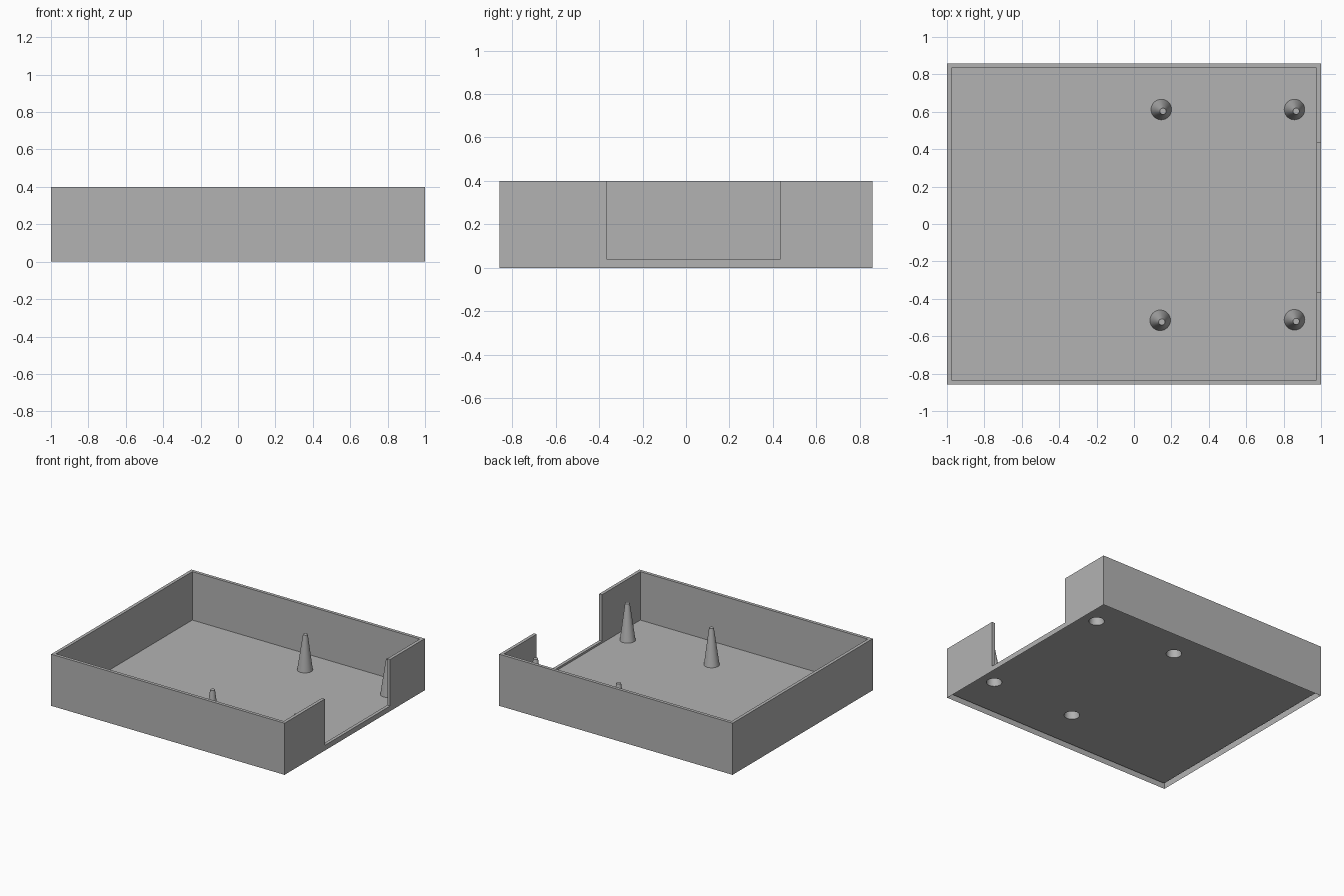
import bpy, bmesh, math
from mathutils import Vector

cube = bpy.data.objects.get("Cube")
if cube:
    bpy.data.objects.remove(cube, do_unlink=True)

HX, HY, TOP = 1.0, 0.858, 0.4        # half width, half depth, height
WALL = 0.025                         # wall and floor thickness
SILL, Y0, Y1 = 0.04, -0.366, 0.435   # cable opening in the +x wall
BASE_R, TIP_R, TIP_Z = 0.055, 0.017, 0.305
LEAN = 0.009
SIDES = 32
PEGS = {"back_inner": (0.146, 0.612), "back_outer": (0.858, 0.612),
        "front_inner": (0.14, -0.515), "front_outer": (0.858, -0.512)}

grey = bpy.data.materials.new("plain_grey")
grey.use_nodes = True
colour = (0.45, 0.45, 0.45, 1)
grey.diffuse_color = colour
grey.node_tree.nodes["Principled BSDF"].inputs["Base Color"].default_value = colour


def finish(name, bm):
    mesh = bpy.data.meshes.new(name)
    bm.to_mesh(mesh)
    bm.free()
    mesh.materials.append(grey)
    obj = bpy.data.objects.new(name, mesh)
    bpy.context.collection.objects.link(obj)
    return obj


def ring(bm, cx, cy, r, z):
    steps = [2 * math.pi * i / SIDES for i in range(SIDES)]
    return [bm.verts.new((cx + r * math.cos(a), cy + r * math.sin(a), z)) for a in steps]


def shell(bm, x, y, low):
    """Four wall faces, the +x one with a U-shaped opening; returns the upper edge loop."""
    path = [(x, Y1, SILL), (x, Y1, TOP), (x, y, TOP), (-x, y, TOP),
            (-x, -y, TOP), (x, -y, TOP), (x, Y0, TOP), (x, Y0, SILL)]
    up = [bm.verts.new(p) for p in path]
    foot = [bm.verts.new((v.co.x, v.co.y, low)) for v in up[2:6]]
    for i in range(3):
        bm.faces.new((up[i + 3], up[i + 2], foot[i], foot[i + 1]))
    bm.faces.new(up[5:] + up[:3] + [foot[0], foot[3]])
    return up


# Walls: outer and inner skins joined by a rim, open underneath
bm = bmesh.new()
outer = shell(bm, HX, HY, 0)
inner_start = len(bm.faces)
inner = shell(bm, HX - WALL, HY - WALL, WALL)
bm.faces.ensure_lookup_table()
bmesh.ops.reverse_faces(bm, faces=bm.faces[inner_start:])
for i in range(len(outer)):
    j = (i + 1) % len(outer)
    bm.faces.new((outer[i], outer[j], inner[j], inner[i]))
bmesh.ops.recalc_face_normals(bm, faces=bm.faces)
finish("tray_walls", bm)

# Floor: thin sheet with a round hole beneath each hollow peg
bm = bmesh.new()
fx, fy = HX - WALL, HY - WALL
loops = [[bm.verts.new((sx * fx, sy * fy, WALL))
          for sx, sy in ((-1, -1), (1, -1), (1, 1), (-1, 1))]]
loops += [ring(bm, x, y, BASE_R, WALL) for x, y in PEGS.values()]
edges = [bm.edges.new((lp[i - 1], lp[i])) for lp in loops for i in range(len(lp))]
bmesh.ops.triangle_fill(bm, edges=edges, use_beauty=True, normal=Vector((0, 0, 1)))
finish("tray_floor", bm)

# Mounting pegs: hollow tapered cones, leaning slightly
for name, (x, y) in PEGS.items():
    bm = bmesh.new()
    base = ring(bm, x, y, BASE_R, WALL)
    tip = ring(bm, x + LEAN, y - LEAN, TIP_R, TIP_Z)
    for i in range(SIDES):
        bm.faces.new((base[i - 1], base[i], tip[i], tip[i - 1]))
    bm.faces.new(tip)
    peg = finish(name + "_peg", bm)
    bpy.ops.object.select_all(action="DESELECT")
    peg.select_set(True)
    bpy.context.view_layer.objects.active = peg
    bpy.ops.object.shade_smooth_by_angle(angle=math.radians(30))
